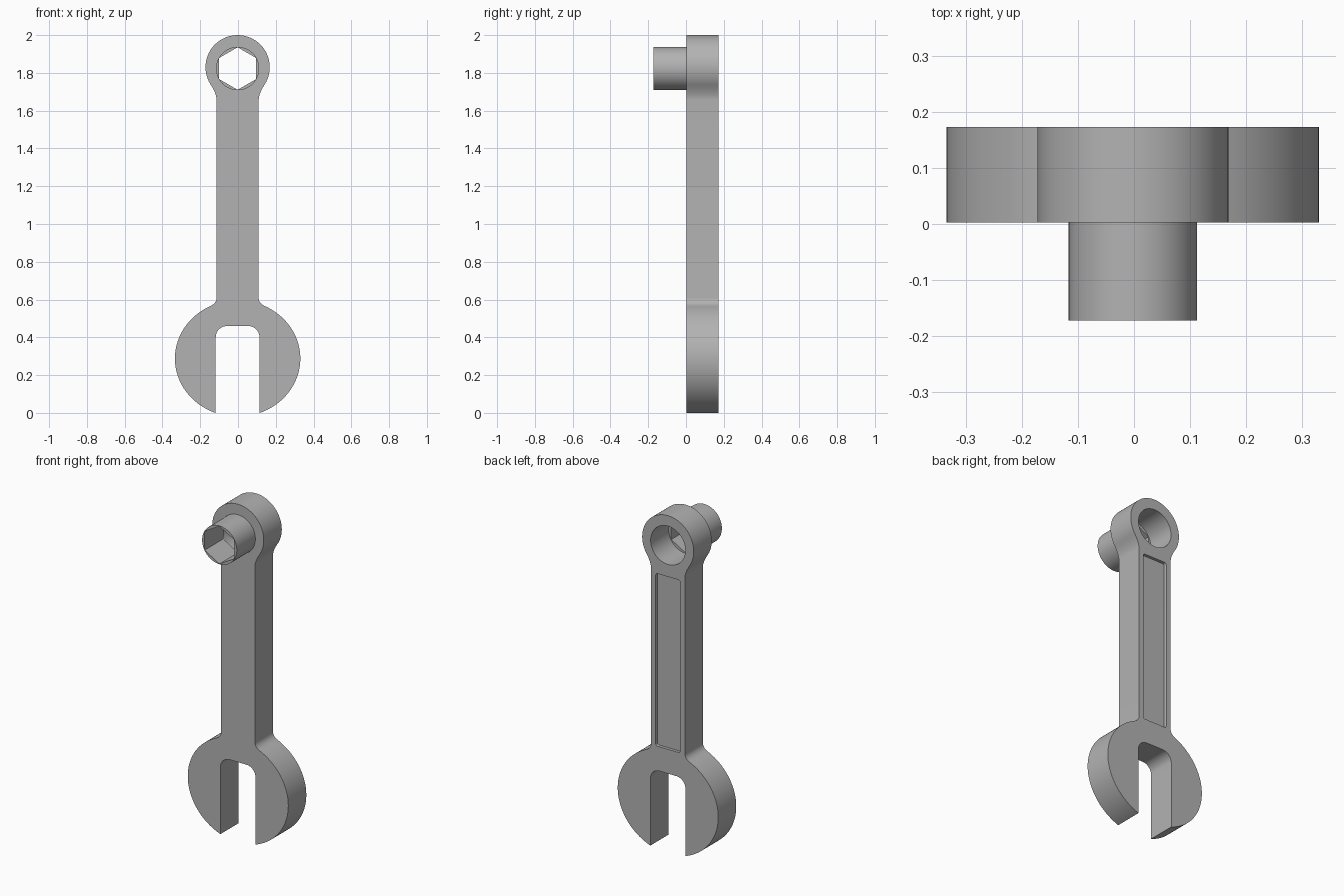
import bpy, bmesh
from math import sin, cos, pi, atan2, sqrt, radians
from mathutils import Vector

if "Cube" in bpy.data.objects:
    bpy.data.objects.remove(bpy.data.objects["Cube"])

CX = -0.002                      # centre line of the wrench
BACK, FACE, TIP = 0.173, 0.003, -0.172
HALF = 0.1115                    # half width of the handle

steel = bpy.data.materials.new("grey steel")
steel.use_nodes = True
GREY = (0.45, 0.45, 0.45, 1)
steel.diffuse_color = GREY
steel.node_tree.nodes["Principled BSDF"].inputs["Base Color"].default_value = GREY


def prism(name, outline, y0, y1):
    """Extrude an x-z outline from y0 to y1."""
    bm = bmesh.new()
    face = bm.faces.new([bm.verts.new((x + CX, y0, z)) for x, z in outline])
    new = bmesh.ops.extrude_face_region(bm, geom=[face])["geom"]
    moved = [v for v in new if isinstance(v, bmesh.types.BMVert)]
    bmesh.ops.translate(bm, verts=moved, vec=(0, y1 - y0, 0))
    bmesh.ops.recalc_face_normals(bm, faces=bm.faces)
    mesh = bpy.data.meshes.new(name)
    bm.to_mesh(mesh)
    bm.free()
    mesh.materials.append(steel)
    obj = bpy.data.objects.new(name, mesh)
    bpy.context.collection.objects.link(obj)
    return obj


def arc(cz, a, b, start, end, n, cx=0):
    """Points on an ellipse arc between two angles."""
    steps = [start + (end - start) * i / n for i in range(n + 1)]
    return [(cx + a * cos(t), cz + b * sin(t)) for t in steps]


def circle(cz, r, n, turn=0):
    return arc(cz, r, r, turn, turn + 2 * pi, n)[:-1]


def angle_at(x, a, sign):
    """Ellipse angle where the curve reaches x, above or below centre."""
    return atan2(sign * sqrt(a * a - x * x), x)


def blend(cz, a, b, t, z_handle, n=10):
    """Smooth concave corner from an ellipse point to the handle side."""
    p = Vector((a * cos(t), cz + b * sin(t)))
    d = Vector((-a * sin(t), b * cos(t)))
    c = p + d * ((HALF - p.x) / d.x)
    q = Vector((HALF, z_handle))
    pts = []
    for i in range(1, n + 1):
        s = i / n
        pts.append(tuple(p * (1 - s) ** 2 + c * 2 * s * (1 - s) + q * s * s))
    return pts


def cut(target, cutter):
    mod = target.modifiers.new("cut", "BOOLEAN")
    mod.operation, mod.solver, mod.object = "DIFFERENCE", "EXACT", cutter
    bpy.context.view_layer.objects.active = target
    with bpy.context.temp_override(object=target, active_object=target):
        bpy.ops.object.modifier_apply(modifier=mod.name)
    bpy.data.objects.remove(cutter)


# Wrench body: half outline from slot, round the jaw, up the handle, over the ring
SLOT, SLOT_TOP, FILLET = 0.116, 0.46, 0.06
JAW = (0.288, 0.332, 0.308)
RING = (1.83, 0.17, 0.17)
low, shoulder = angle_at(SLOT, JAW[1], -1), angle_at(0.145, JAW[1], 1)
neck = angle_at(0.142, RING[1], -1)
half = arc(SLOT_TOP - FILLET, FILLET, FILLET, pi / 2, 0, 10, SLOT - FILLET)
half += arc(*JAW, low, shoulder, 48)
half += blend(*JAW, shoulder, 0.61)
half += blend(*RING, neck, 1.655)[::-1]
half += arc(*RING, neck, pi / 2, 36)
outline = half + [(-x, z) for x, z in half[-2::-1]]
body = prism("wrench_body", outline, FACE, BACK)

# Round bore through the ring
SOCKET_Z, SOCKET_R = 1.823, 0.1145
cut(body, prism("bore_cutter", circle(SOCKET_Z, SOCKET_R, 64), FACE - 0.1, BACK + 0.1))

# Shallow round-cornered panel on the back of the handle
PW, P0, P1, PR = 0.081, 0.605, 1.635, 0.012
quarter = arc(P1 - PR, PR, PR, 0, pi / 2, 5, PW - PR)
top = quarter + [(-x, z) for x, z in quarter[::-1]]
panel = top + [(x, P0 + P1 - z) for x, z in top[::-1]]
cut(body, prism("panel_cutter", panel, BACK - 0.018, BACK + 0.1))

# Socket with a hexagonal hole
socket = prism("hex_socket", circle(SOCKET_Z, SOCKET_R, 64), TIP, FACE)
cut(socket, prism("hex_cutter", circle(SOCKET_Z, 0.1125, 6, pi / 2), TIP - 0.1, FACE + 0.1))

# Smooth curves, sharp edges
bpy.ops.object.select_all(action="DESELECT")
for obj in (body, socket):
    obj.select_set(True)
bpy.context.view_layer.objects.active = body
bpy.ops.object.shade_smooth_by_angle(angle=radians(30))
